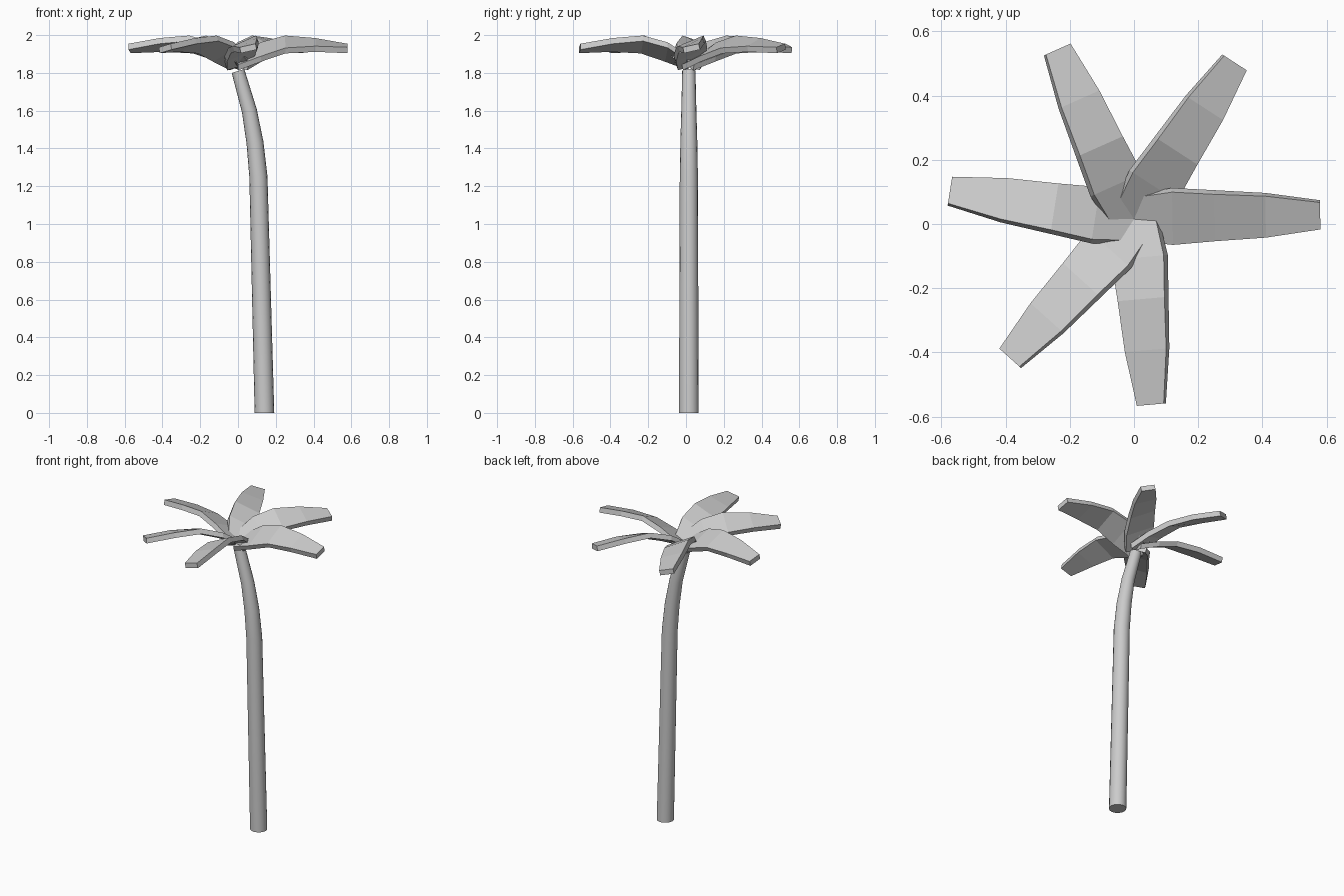
import bpy, bmesh, math
from mathutils import Vector, Matrix

cube = bpy.data.objects.get("Cube")
if cube:
    bpy.data.objects.remove(cube, do_unlink=True)

grey = bpy.data.materials.new("plain grey")
grey.use_nodes = True
colour = (0.6, 0.6, 0.6, 1)
grey.diffuse_color = colour
grey.node_tree.nodes["Principled BSDF"].inputs["Base Color"].default_value = colour


def loft(name, rings):
    """Skin a closed solid through rings of equal point count."""
    bm = bmesh.new()
    rows = [[bm.verts.new(p) for p in ring] for ring in rings]
    n = len(rows[0])
    for a, b in zip(rows, rows[1:]):
        for i in range(n):
            j = (i + 1) % n
            bm.faces.new((a[i], a[j], b[j], b[i]))
    bm.faces.new(rows[0])
    bm.faces.new(rows[-1])
    bmesh.ops.recalc_face_normals(bm, faces=bm.faces)
    mesh = bpy.data.meshes.new(name)
    bm.to_mesh(mesh)
    bm.free()
    obj = bpy.data.objects.new(name, mesh)
    obj.data.materials.append(grey)
    bpy.context.collection.objects.link(obj)
    return obj


# Trunk: tapered tube that leans over near the top (x, z, radius, tilt)
SIDES = 16
rings = []
for x, z, r, tilt in [(0.14, 0, 0.052, 0), (0.108, 1.25, 0.048, 0.06),
                      (0.09, 1.43, 0.045, 0.16), (0.06, 1.6, 0.04, 0.24),
                      (0.0, 1.81, 0.035, 0.3)]:
    turn = Matrix.Rotation(-tilt, 3, "Y")
    rings.append([Vector((x, 0.015, z)) + turn @ Vector((r * math.cos(a), r * math.sin(a), 0))
                  for a in (math.tau * i / SIDES for i in range(SIDES))])
trunk = loft("trunk", rings)
bpy.context.view_layer.objects.active = trunk
trunk.select_set(True)
bpy.ops.object.shade_smooth_by_angle(angle=math.radians(40))

# Fronds: thick arched blades, rolled so one long edge is higher
# (reach, half width, middle height, roll)
STATIONS = [(0.0, 0.07, 1.865, 0.3), (0.12, 0.09, 1.925, 0.42),
            (0.25, 0.08, 1.965, 0.42), (0.41, 0.068, 1.963, 0.32),
            (0.58, 0.043, 1.945, 0.22)]
THICK = 0.032


def frond(name, degrees):
    spin = Matrix.Rotation(math.radians(degrees), 3, "Z")
    centre = Vector((0, 0.015, 0))
    sections = []
    for reach, half, height, roll in STATIONS:
        across = Vector((0, math.cos(roll), math.sin(roll)))
        down = Vector((0, math.sin(roll), -math.cos(roll))) * THICK
        mid = Vector((reach, 0, height))
        wide = across * half
        corners = [mid + wide, mid - wide, mid - wide + down, mid + wide + down]
        sections.append([centre + spin @ p for p in corners])
    return loft(name, sections)


for number, degrees in enumerate([1, 57, 114, 171, 228, 275], 1):
    frond(f"frond_{number}", degrees)
